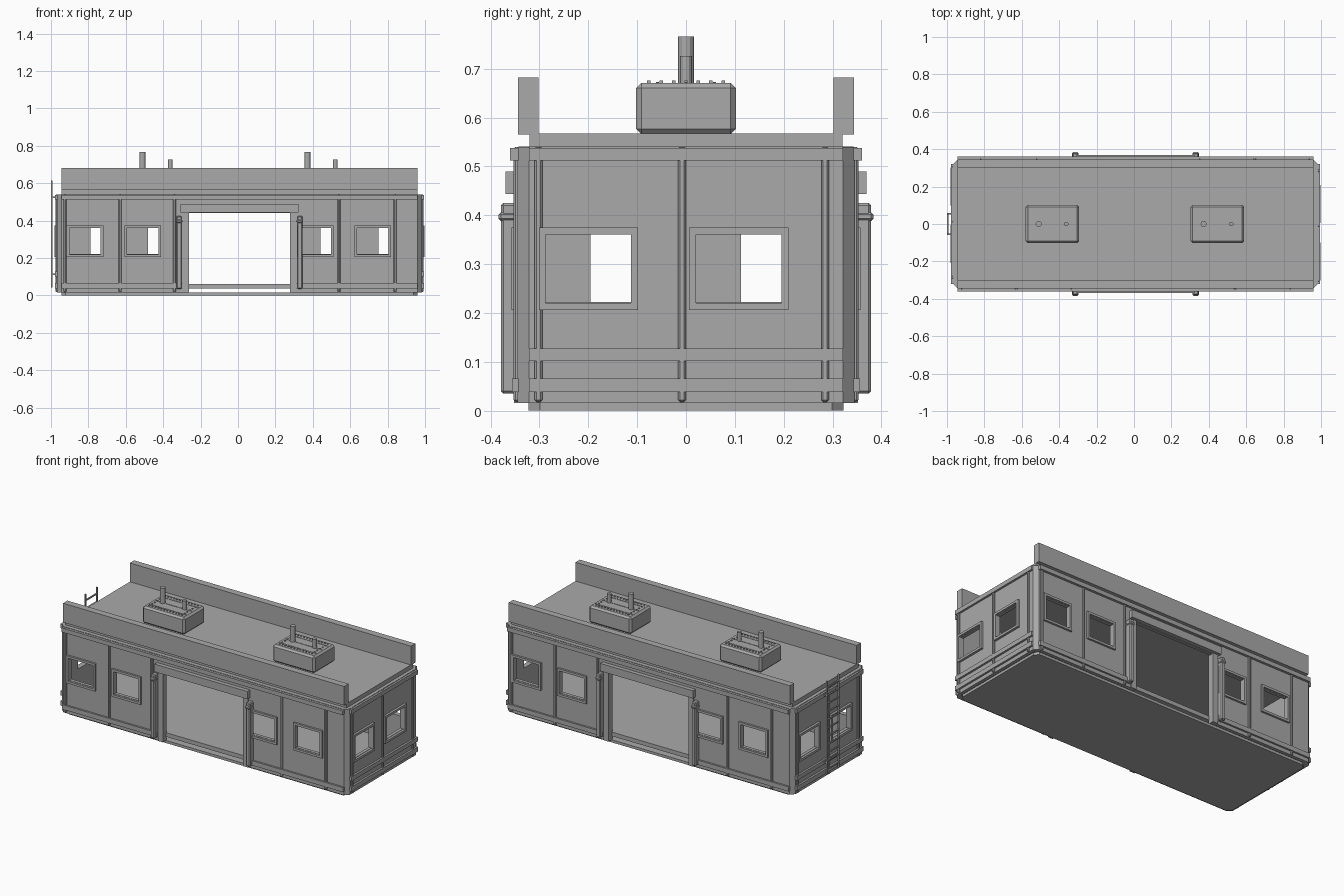
import bpy, bmesh, math
from mathutils import Matrix

if "Cube" in bpy.data.objects:
    bpy.data.objects.remove(bpy.data.objects["Cube"])

CX = 0.008                     # middle of the cabin along x
HL, HW = 0.975, 0.345          # half length and half width of the walls
TURN = [Matrix.Identity(4), Matrix.Rotation(math.pi, 4, 'Z')]

grey = bpy.data.materials.new("plain_grey")
grey.use_nodes = True
grey.diffuse_color = (0.4, 0.4, 0.4, 1)
grey.node_tree.nodes["Principled BSDF"].inputs["Base Color"].default_value = (0.4, 0.4, 0.4, 1)


def finish(name, bm, bevel=0):
    bmesh.ops.recalc_face_normals(bm, faces=bm.faces)
    mesh = bpy.data.meshes.new(name)
    bm.to_mesh(mesh)
    bm.free()
    mesh.materials.append(grey)
    ob = bpy.data.objects.new(name, mesh)
    ob.location.x = CX
    bpy.context.collection.objects.link(ob)
    if bevel:
        mod = ob.modifiers.new("Bevel", 'BEVEL')
        mod.width, mod.segments = bevel, 1
    return ob


def add_box(bm, x, y, z):
    """Box from (low, high) pairs."""
    size = Matrix.Diagonal((x[1] - x[0], y[1] - y[0], z[1] - z[0], 1))
    place = Matrix.Translation((sum(x) / 2, sum(y) / 2, sum(z) / 2))
    bmesh.ops.create_cube(bm, size=1, matrix=place @ size)


def boxes(name, parts, bevel=0, paired=False):
    """One object from many boxes, optionally repeated half a turn round."""
    bm = bmesh.new()
    for p in parts:
        add_box(bm, *p)
    if paired:
        copy = bmesh.ops.duplicate(bm, geom=bm.verts[:] + bm.edges[:] + bm.faces[:])
        verts = [g for g in copy["geom"] if isinstance(g, bmesh.types.BMVert)]
        bmesh.ops.transform(bm, matrix=TURN[1], verts=verts)
    return finish(name, bm, bevel)


def footprint(inset):
    """Rectangle with cut corners."""
    a, b, c = HL - inset, HW - inset, 0.024
    return [(a, b - c), (a - c, b), (c - a, b), (-a, b - c),
            (-a, c - b), (c - a, -b), (a - c, -b), (a, c - b)]


def slab(name, inset, z0, z1):
    bm = bmesh.new()
    face = bm.faces.new([bm.verts.new((x, y, z0)) for x, y in footprint(inset)])
    ext = bmesh.ops.extrude_face_region(bm, geom=[face])["geom"]
    bmesh.ops.translate(bm, vec=(0, 0, z1 - z0),
                        verts=[g for g in ext if isinstance(g, bmesh.types.BMVert)])
    return finish(name, bm)


def span(c, w):
    return (c - w / 2, c + w / 2)


FRONT_WINDOWS = [-0.826, -0.518, 0.405, 0.712]
END_WINDOWS = [-0.2, 0.108]
SILL, LINTEL = 0.222, 0.36

# Wall shell
bm = bmesh.new()
rings = [[bm.verts.new((x, y, z)) for x, y in footprint(i)]
         for i, z in ((0, 0.015), (0, 0.54), (0.02, 0.54), (0.02, 0.015))]
for k, ring in enumerate(rings):
    nxt = rings[(k + 1) % 4]
    for j in range(8):
        bm.faces.new((ring[j], ring[j - 1], nxt[j - 1], nxt[j]))
walls = finish("walls", bm)

# Window and door openings
cuts = [(span(x, 0.168), (-0.4, -0.3), (SILL, LINTEL)) for x in FRONT_WINDOWS]
cuts += [((0.93, 1.05), span(y, 0.175), (SILL, LINTEL)) for y in END_WINDOWS]
cuts.append(((-0.272, 0.272), (-0.4, -0.3), (-0.05, 0.44)))
cutter = boxes("opening_cutter", cuts, paired=True)
cutter.hide_render = True
mod = walls.modifiers.new("Openings", 'BOOLEAN')
mod.operation, mod.solver, mod.object = 'DIFFERENCE', 'EXACT', cutter
bpy.context.view_layer.update()
cut_walls = walls.evaluated_get(bpy.context.evaluated_depsgraph_get())
walls.data = bpy.data.meshes.new_from_object(cut_walls)
walls.modifiers.clear()
bpy.data.objects.remove(cutter)

# Floor, ceiling and roof
slab("base_plate", 0.022, 0, 0.016)
boxes("inner_floor", [((-0.95, 0.95), (-0.32, 0.32), (0.037, 0.062))])
slab("ceiling", 0.002, 0.525, 0.541)
boxes("roof", [((-0.953, 0.953), (-0.32, 0.32), (0.54, 0.567))])
boxes("parapet", [((-0.953, 0.953), (-0.344, -0.302), (0.565, 0.682))], paired=True)

# Window frames
frames = []
z0, z1, w = SILL - 0.016, LINTEL + 0.015, 0.014
for c in FRONT_WINDOWS:
    a, b = span(c, 0.196)
    y = (-0.357, -0.34)
    frames += [((a, b), y, (z0, z0 + w)), ((a, b), y, (z1 - w, z1)),
               ((a, a + w), y, (z0 + w, z1 - w)), ((b - w, b), y, (z0 + w, z1 - w))]
for c in END_WINDOWS:
    a, b = span(c, 0.203)
    x = (0.97, 0.989)
    frames += [(x, (a, b), (z0, z0 + w)), (x, (a, b), (z1 - w, z1)),
               (x, (a, a + w), (z0 + w, z1 - w)), (x, (b - w, b), (z0 + w, z1 - w))]
boxes("window_frames", frames, paired=True)

# Upright ribs
ribs = [(span(x, 0.016), (-0.353, -0.34), (0.018, 0.54))
        for x in (-0.933, -0.638, -0.348, 0.532, 0.832)]
ribs += [((0.97, 0.984), span(y, 0.016), (0.018, 0.54)) for y in (-0.302, -0.008, 0.285)]
boxes("wall_ribs", ribs, bevel=0.004, paired=True)

# Horizontal bands
LOW, MID, TOP = (0.038, 0.066), (0.101, 0.127), (0.512, 0.538)
bands = [((-0.953, 0.953), (-0.36, -0.34), TOP)]
bands += [(x, (-0.356, -0.34), LOW) for x in ((-0.953, -0.305), (0.305, 0.953))]
bands += [((0.97, 0.987), (-0.322, 0.322), z) for z in (LOW, MID, TOP)]
boxes("wall_bands", bands, paired=True)

# Doorways
jambs, posts = [], []
for s in (-1, 1):
    jambs.append((span(s * 0.288, 0.034), (-0.352, -0.315), (0.015, 0.445)))
    posts.append((span(s * 0.323, 0.028), (-0.379, -0.34), (0.035, 0.425)))
    posts.append((span(s * 0.323, 0.034), (-0.384, -0.34), (0.388, 0.406)))
boxes("door_jambs", jambs, paired=True)
boxes("door_posts", posts, bevel=0.005, paired=True)
boxes("door_headers", [((-0.315, 0.315), (-0.37, -0.34), (0.443, 0.49))], paired=True)

# Roof vents
for side, c in (("right", -0.444), ("left", 0.438)):
    boxes("vent_box_" + side, [(span(c, 0.286), (-0.102, 0.102), (0.566, 0.671))], bevel=0.011)
    bolts = [(span(c - 0.11 + i * 0.02, 0.007), span(s * 0.076, 0.007), (0.67, 0.676))
             for i in range(12) for s in (-1, 1)]
    bolts += [(span(c + s * 0.11, 0.007), span(j * 0.0255, 0.007), (0.67, 0.676))
              for j in range(-2, 3) for s in (-1, 1)]
    boxes("vent_bolts_" + side, bolts)
    boxes("vent_ridges_" + side, [(span(c, 0.25), span(y, 0.006), (0.67, 0.673))
                                  for y in (-0.058, 0, 0.058)])
    bm = bmesh.new()
    for dx, r, top in ((-0.074, 0.016, 0.766), (0.074, 0.012, 0.726)):
        bmesh.ops.create_cone(bm, cap_ends=True, segments=12, radius1=r, radius2=r,
                              depth=top - 0.66,
                              matrix=Matrix.Translation((c + dx, 0, (top + 0.66) / 2)))
    finish("vent_stacks_" + side, bm)

# Ladder on one end
X = (-1.008, -1.0)
ladder = [(X, span(s * 0.056, 0.008), (0.042, 0.615)) for s in (-1, 1)]
ladder += [(X, (-0.056, 0.056), span(0.075 + i * 0.05, 0.007)) for i in range(11)]
ladder += [((-1.002, -0.97), span(s * 0.056, 0.008), span(z, 0.008))
           for s in (-1, 1) for z in (0.114, 0.525)]
boxes("ladder", ladder)
